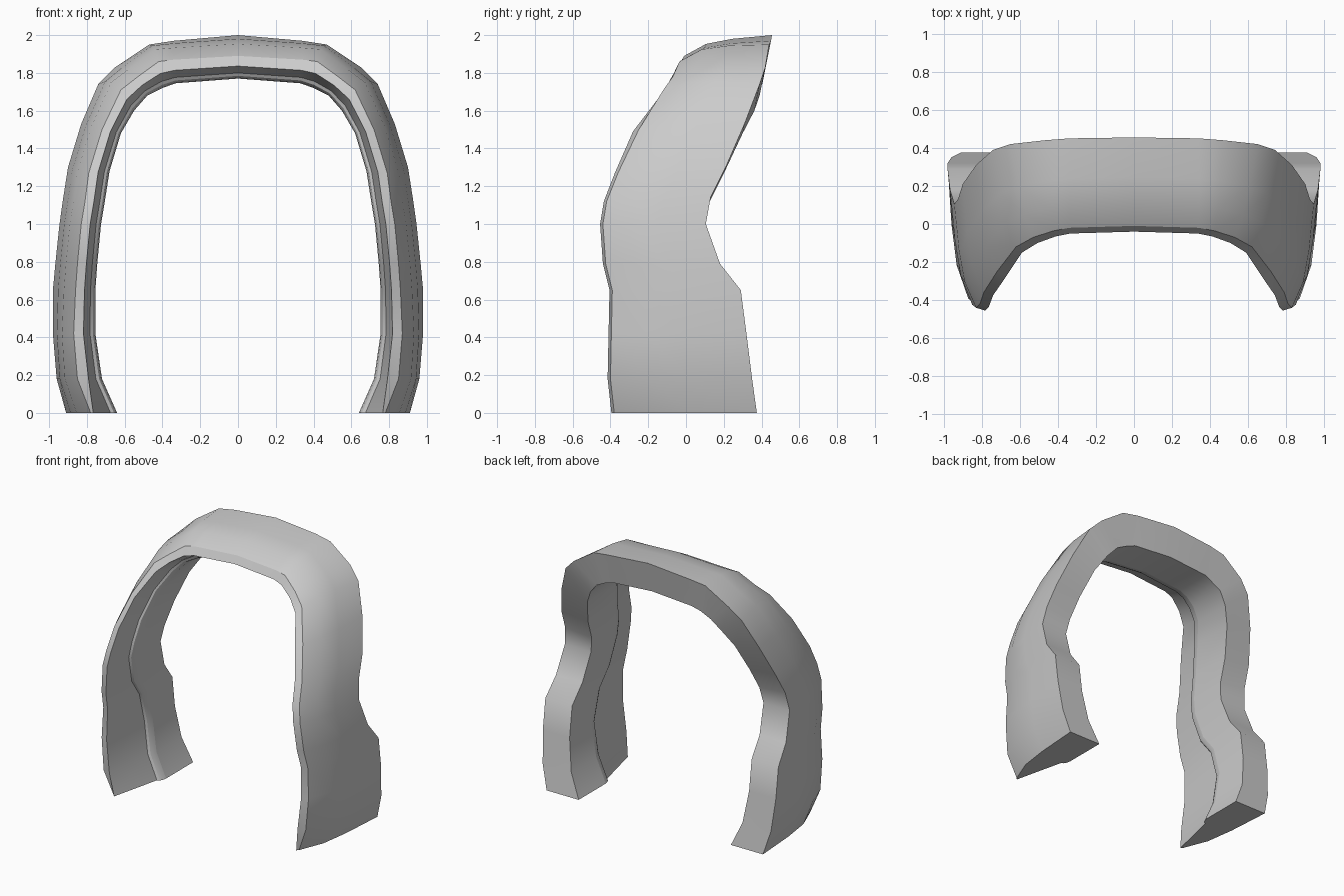
import bpy
import bmesh
from mathutils import Vector

old_cube = bpy.data.objects.get("Cube")
if old_cube:
    bpy.data.objects.remove(old_cube, do_unlink=True)

# Single plain grey
grey = bpy.data.materials.new("plain_grey")
grey.use_nodes = True
colour = (0.6, 0.6, 0.6, 1.0)
grey.diffuse_color = colour
grey.node_tree.nodes["Principled BSDF"].inputs["Base Color"].default_value = colour

# Guide rails of the left half, running from the foot to the crown
outer_back = [
    (.91, .375, 0), (.96, .35, .18), (.98, .32, .42), (.98, .29, .65), (.967, .18, .79),
    (.945, .105, 1), (.925, .13, 1.14), (.9, .21, 1.3), (.83, .31, 1.53), (.74, .39, 1.74),
    (.65, .42, 1.83), (.47, .44, 1.95), (.34, .45, 1.97), (0, .455, 2)]
outer_front = [
    (.78, -.38, 0), (.85, -.4, .18), (.87, -.395, .42), (.86, -.39, .65), (.85, -.425, .79),
    (.83, -.44, 1), (.81, -.42, 1.12), (.79, -.36, 1.27), (.72, -.25, 1.5), (.62, -.12, 1.71),
    (.53, -.07, 1.78), (.42, -.035, 1.86), (.34, -.02, 1.87), (0, -.01, 1.89)]
inner_line = [
    (.64, 0), (.72, .18), (.755, .42), (.755, .65), (.745, .79), (.725, 1), (.705, 1.12),
    (.68, 1.28), (.62, 1.48), (.55, 1.6), (.48, 1.68), (.4, 1.72), (.33, 1.745), (0, 1.77)]
# Depth from the front rim to the padding, at each station
recess_depth = [.37, .39, .39, .32, .25, .2, .19, .18, .16, .12, .1, .09, .08, .08]


def cross_section(back, front, inner, depth, is_foot):
    """Closed profile of the band at one station."""
    back, front = Vector(back), Vector(front)
    inner = Vector((inner[0], front.y, inner[1]))
    outward = front - inner

    def inside(fraction, offset):
        return front.lerp(inner, fraction) + Vector((0, offset, 0))

    inner_back = inner.copy()
    inner_back.y = back.y - 0.2 * (back.z - inner.z)
    rim = 0.1 if is_foot else 0.45
    return [
        back,
        front.lerp(back, 0.55) + outward * 0.25,
        front.lerp(back, 0.25) + outward * 0.3,
        front,
        inside(rim, -0.015 if front.z < 1.4 else -0.03),
        inside(0.75, depth),
        inside(0.88, depth + 0.01),
        inside(0.96, depth + 0.03),
        inside(1.0, depth + 0.06),
        inner_back,
    ]


# Arched band: skin the cross-sections, keeping the profile corners sharp
bm = bmesh.new()
rings = []
for i, rails in enumerate(zip(outer_back, outer_front, inner_line, recess_depth)):
    rings.append([bm.verts.new(p) for p in cross_section(*rails, i == 0)])
count = len(rings[0])
for lower, upper in zip(rings, rings[1:]):
    for k in range(count):
        n = (k + 1) % count
        bm.faces.new((lower[k], lower[n], upper[n], upper[k]))
foot = bm.faces.new(rings[0])
bmesh.ops.recalc_face_normals(bm, faces=bm.faces)
if foot.normal.z > 0:
    bmesh.ops.reverse_faces(bm, faces=bm.faces)

sharp_corners = (0, 3, 4, 5, 6, 8, 9)
for face in bm.faces:
    face.smooth = True
for edge in foot.edges:
    edge.smooth = False
for lower, upper in zip(rings, rings[1:]):
    for k in sharp_corners:
        bm.edges.get((lower[k], upper[k])).smooth = False

mesh = bpy.data.meshes.new("arched_band")
bm.to_mesh(mesh)
bm.free()
mesh.materials.append(grey)
band = bpy.data.objects.new("arched_band", mesh)
bpy.context.collection.objects.link(band)

# Right half
mirror = band.modifiers.new("mirror", 'MIRROR')
mirror.use_axis[0] = True
mirror.use_clip = True
mirror.merge_threshold = 0.001
